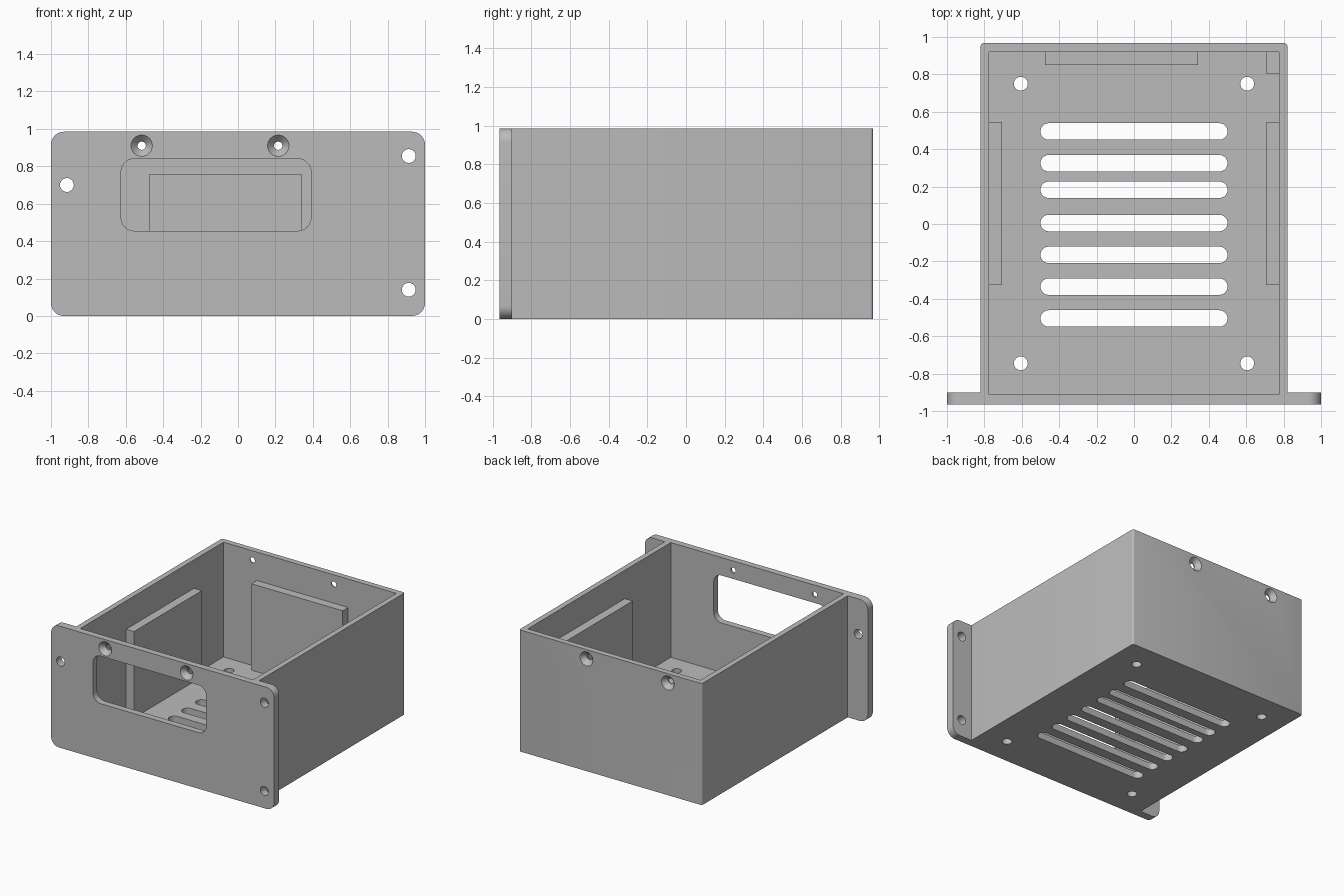
import bpy, bmesh
from math import cos, sin, pi, radians
from mathutils import Matrix

cube = bpy.data.objects.get("Cube")
if cube:
    bpy.data.objects.remove(cube, do_unlink=True)

grey = bpy.data.materials.new("plain grey")
grey.use_nodes = True
grey.diffuse_color = (0.5, 0.5, 0.5, 1)
grey.node_tree.nodes["Principled BSDF"].inputs["Base Color"].default_value = (0.5, 0.5, 0.5, 1)

HEIGHT, FLOOR = 0.985, 0.055
FRONT, BACK = -0.965, 0.967


def finish(name, bm):
    bmesh.ops.recalc_face_normals(bm, faces=bm.faces)
    mesh = bpy.data.meshes.new(name)
    bm.to_mesh(mesh)
    bm.free()
    mesh.materials.append(grey)
    obj = bpy.data.objects.new(name, mesh)
    bpy.context.collection.objects.link(obj)
    return obj


def prism(name, u0, u1, v0, v1, lo, hi, radius=0.0, axis="Z", steps=10):
    """Rounded rectangle extruded along Z (u, v = x, y) or Y (u, v = x, z)."""
    bm = bmesh.new()
    outline = []
    corners = [(u1, v1, -1, -1), (u0, v1, 1, -1), (u0, v0, 1, 1), (u1, v0, -1, 1)]
    for i, (u, v, su, sv) in enumerate(corners):
        for k in range(steps + 1 if radius else 1):
            a = (i + k / steps) * pi / 2
            outline.append((u + su * radius + radius * cos(a),
                            v + sv * radius + radius * sin(a)))
    place = (lambda u, v, w: (u, v, w)) if axis == "Z" else (lambda u, v, w: (u, w, v))
    face = bm.faces.new([bm.verts.new(place(u, v, lo)) for u, v in outline])
    ext = bmesh.ops.extrude_face_region(bm, geom=[face])
    top = [g for g in ext["geom"] if isinstance(g, bmesh.types.BMVert)]
    bmesh.ops.translate(bm, verts=top, vec=place(0, 0, hi - lo))
    bmesh.ops.remove_doubles(bm, verts=bm.verts, dist=1e-5)
    return finish(name, bm)


def hole(u, v, r, lo, hi, axis):
    return prism("hole_cutter", u - r, u + r, v - r, v + r, lo, hi, r, axis)


def countersink(x, z, y, inward):
    """Cone opening at the outer face y, narrowing along the inward direction."""
    bm = bmesh.new()
    big, small, depth, over = 0.057, 0.022, 0.038, 0.004
    flare = big + (big - small) * over / depth
    bmesh.ops.create_cone(bm, cap_ends=True, segments=40, radius1=flare, radius2=small,
                          depth=depth + over)
    turn = Matrix.Rotation(-inward * pi / 2, 4, "X")
    centre = y + inward * (depth - over) / 2
    bmesh.ops.transform(bm, matrix=Matrix.Translation((x, centre, z)) @ turn, verts=bm.verts)
    return finish("countersink_cutter", bm)


def combine(target, tool, operation):
    mod = target.modifiers.new(operation.title(), "BOOLEAN")
    mod.operation, mod.object, mod.solver = operation, tool, "EXACT"
    bpy.context.view_layer.update()
    result = bpy.data.meshes.new_from_object(
        target.evaluated_get(bpy.context.evaluated_depsgraph_get()))
    target.modifiers.clear()
    target.data = result
    bpy.data.objects.remove(tool, do_unlink=True)


# Outer box with softened upright edges, joined to the wider front panel
enclosure = prism("enclosure", -0.82, 0.82, FRONT + 0.02, BACK, 0, HEIGHT, 0.015, steps=4)
panel = prism("front_panel", -1, 1, 0, HEIGHT, FRONT, -0.90, 0.07, "Y")
combine(enclosure, panel, "UNION")

# Open-topped cavity and display window
cutters = [
    prism("cavity_cutter", -0.775, 0.775, -0.912, 0.92, FLOOR, 1.2),
    prism("window_cutter", -0.625, 0.39, 0.455, 0.84, -1.1, -0.85, 0.07, "Y"),
]
# Mounting holes in the panel flanges
for x, z in [(-0.915, 0.70), (0.913, 0.855), (0.913, 0.14)]:
    cutters.append(hole(x, z, 0.037, -1.1, -0.85, "Y"))
# Countersunk screw holes in the front and back walls
for x in (-0.515, 0.215):
    for y, inward in ((FRONT, 1), (BACK, -1)):
        cutters.append(hole(x, 0.91, 0.022, y - 0.1, y + 0.1, "Y"))
        cutters.append(countersink(x, 0.91, y, inward))
# Floor screw holes and ventilation slots
for x in (-0.605, 0.605):
    for y in (-0.745, 0.75):
        cutters.append(hole(x, y, 0.037, -0.1, 0.2, "Z"))
for y in (0.495, 0.325, 0.183, 0.005, -0.165, -0.335, -0.505):
    cutters.append(prism("slot_cutter", -0.5, 0.5, y - 0.044, y + 0.044, -0.1, 0.2, 0.0439))
for cutter in cutters:
    combine(enclosure, cutter, "DIFFERENCE")

# Raised pads standing on the floor against the inner walls
TOP = 0.755
pads = [
    prism("right_pad", -0.78, -0.705, -0.325, 0.545, FLOOR - 0.01, TOP),
    prism("left_pad", 0.705, 0.78, -0.325, 0.545, FLOOR - 0.01, TOP),
    prism("back_pad", -0.475, 0.343, 0.85, 0.925, FLOOR - 0.01, TOP),
    prism("corner_post", 0.705, 0.78, 0.805, 0.925, FLOOR - 0.01, TOP),
]

# Smooth rounded edges, keep corners sharp
bpy.ops.object.select_all(action="DESELECT")
enclosure.select_set(True)
bpy.context.view_layer.objects.active = enclosure
bpy.ops.object.shade_smooth_by_angle(angle=radians(30))
